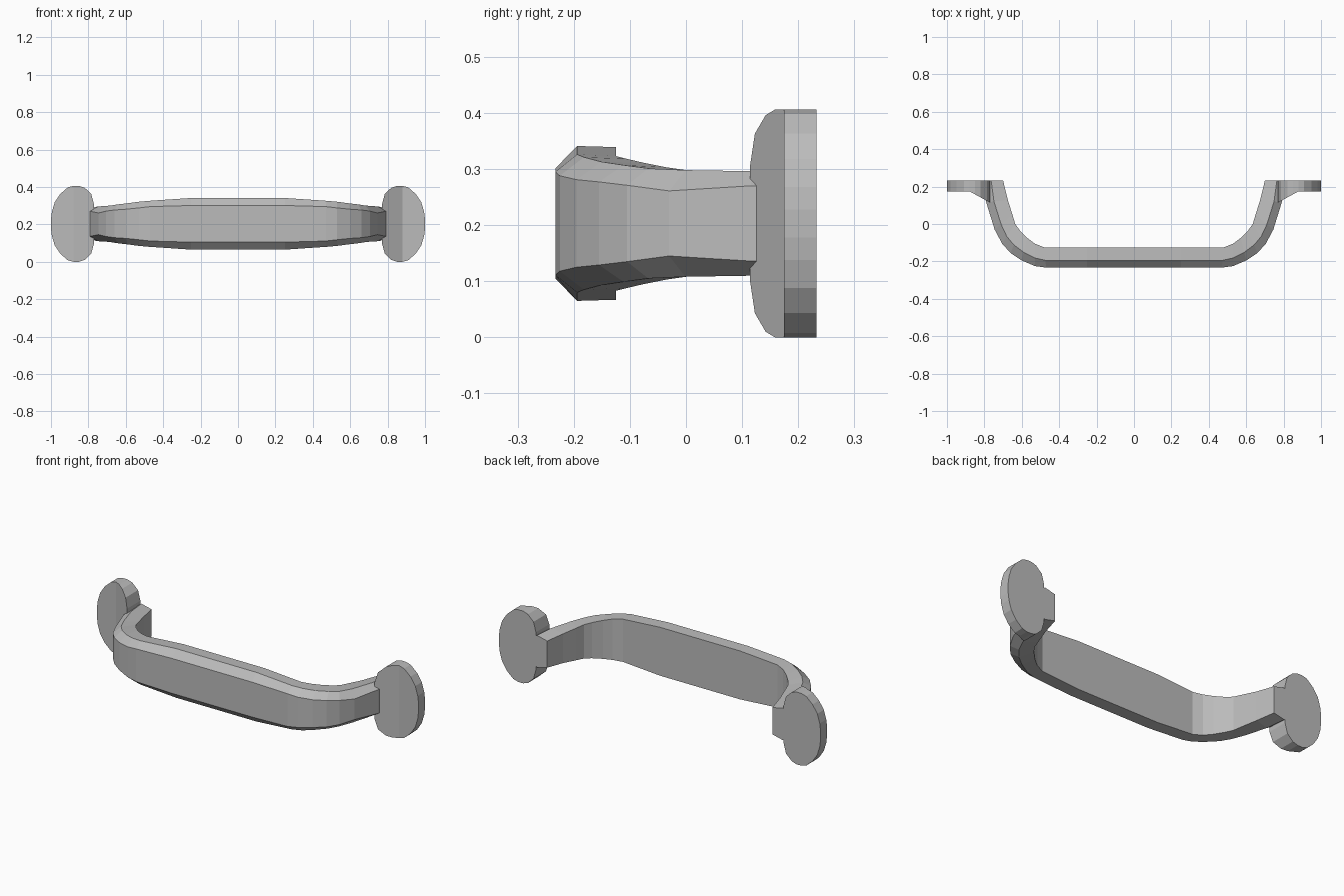
import bpy, bmesh

cube = bpy.data.objects.get("Cube")
if cube:
    bpy.data.objects.remove(cube, do_unlink=True)

MID = 0.203   # height of the handle's centre line
BACK = 0.233  # wall plane

metal = bpy.data.materials.new("satin grey metal")
metal.use_nodes = True
metal.diffuse_color = (0.5, 0.5, 0.5, 1)
metal.node_tree.nodes["Principled BSDF"].inputs["Base Color"].default_value = (0.5, 0.5, 0.5, 1)


def finish(name, bm):
    bmesh.ops.recalc_face_normals(bm, faces=bm.faces)
    mesh = bpy.data.meshes.new(name)
    bm.to_mesh(mesh)
    bm.free()
    mesh.materials.append(metal)
    obj = bpy.data.objects.new(name, mesh)
    bpy.context.collection.objects.link(obj)


def section(bm, outer, inner, face, ridge, rear):
    """Ring with a flat outer face, a widest ridge and an inner face."""
    ring = []
    for t, half in ((0, face), (0.36, ridge), (1, rear)):
        x = outer[0] + t * (inner[0] - outer[0])
        y = outer[1] + t * (inner[1] - outer[1])
        ring.append((x, y, half))
    pts = [(x, y, MID + h) for x, y, h in ring]
    pts += [(x, y, MID - h) for x, y, h in reversed(ring)]
    return [bm.verts.new(p) for p in pts]


# Half of the bar: outer point, inner point, half heights of face, ridge, rear
half_bar = [
    ((0.25, -0.233), (0.25, -0.125), 0.098, 0.138, 0.136),
    ((0.47, -0.233), (0.48, -0.125), 0.092, 0.123, 0.120),
    ((0.53, -0.225), (0.53, -0.105), 0.085, 0.118, 0.115),
    ((0.60, -0.195), (0.57, -0.075), 0.078, 0.110, 0.108),
    ((0.66, -0.155), (0.61, -0.035), 0.074, 0.104, 0.100),
    ((0.705, -0.105), (0.635, 0.0), 0.068, 0.098, 0.095),
    ((0.745, -0.03), (0.65, 0.05), 0.058, 0.095, 0.090),
    ((0.79, 0.115), (0.675, 0.13), 0.067, 0.093, 0.082),
    ((0.80, BACK), (0.70, BACK), 0.067, 0.090, 0.075),
]

# Grip with both bent legs, lofted as one bar
bm = bmesh.new()
rings = []
for side, rows in ((-1, reversed(half_bar)), (1, half_bar)):
    for o, i, *halves in rows:
        rings.append(section(bm, (side * o[0], o[1]), (side * i[0], i[1]), *halves))
for a, b in zip(rings, rings[1:]):
    for k in range(len(a)):
        n = (k + 1) % len(a)
        bm.faces.new((a[k], a[n], b[n], b[k]))
for end in (rings[0], rings[-1]):
    bm.faces.new(end)
finish("grip_bar", bm)

# Mounting plates: rounded outline, front bent forward towards the leg
upper = [(0.77, 0.105), (0.785, 0.16), (0.82, 0.193), (0.85, 0.203), (0.88, 0.203),
         (0.91, 0.195), (0.95, 0.16), (0.98, 0.115), (0.995, 0.065), (1.0, 0.025)]
FOLD = 4  # outline point where the front bends
for side, name in ((1, "left_mounting_plate"), (-1, "right_mounting_plate")):
    bm = bmesh.new()
    outline = upper + [(x, -z) for x, z in reversed(upper)]
    count = len(outline)
    fold_x = upper[FOLD][0]
    front = [bm.verts.new((side * x, 0.175 - 0.55 * max(0, fold_x - x), MID + z))
             for x, z in outline]
    back = [bm.verts.new((side * x, BACK, MID + z)) for x, z in outline]
    for k in range(count):
        n = (k + 1) % count
        bm.faces.new((front[k], front[n], back[n], back[k]))
    bm.faces.new(back)
    bm.faces.new(front[FOLD:count - FOLD])
    bm.faces.new(front[count - FOLD - 1:] + front[:FOLD + 1])
    finish(name, bm)
